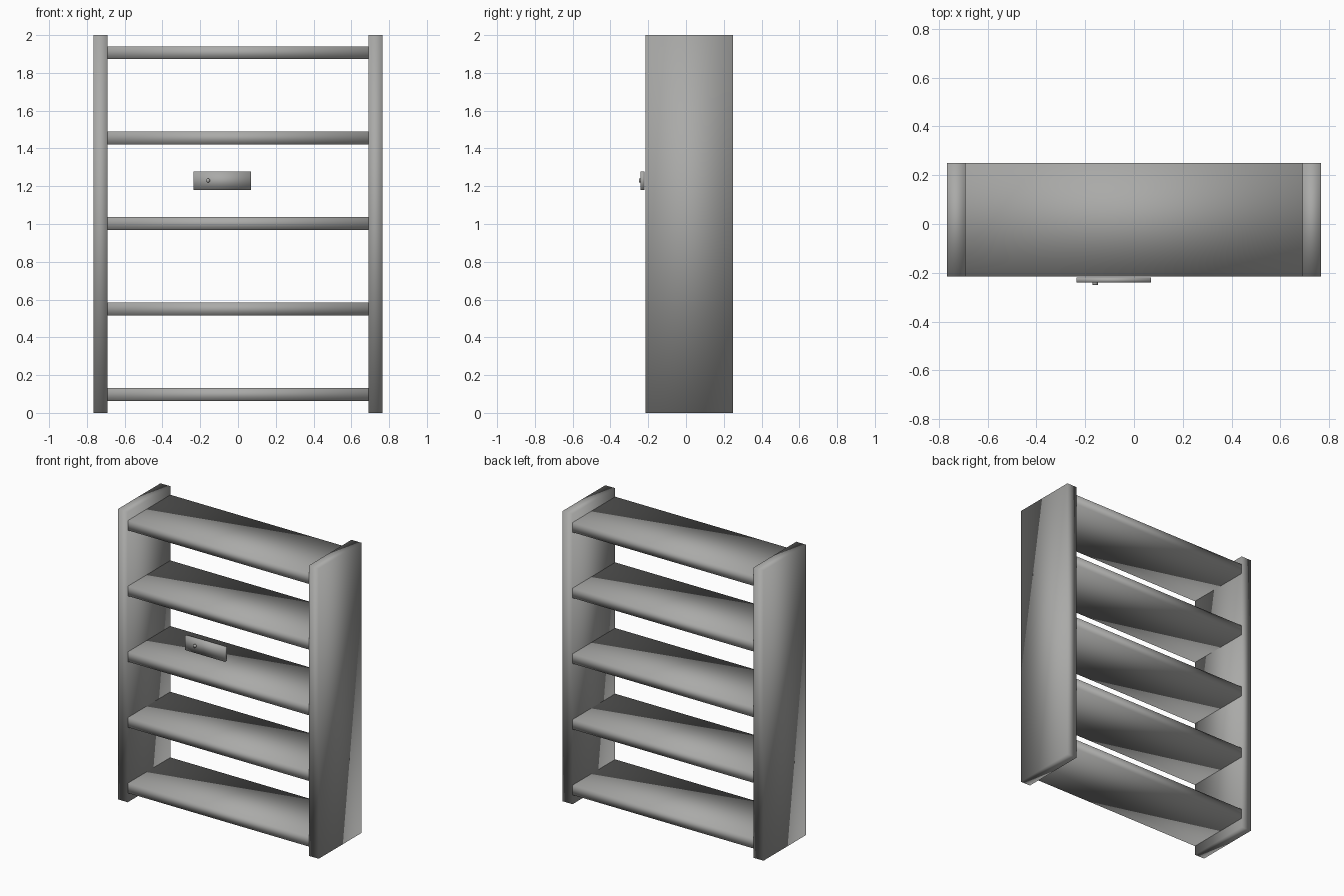
import bpy
import math

cube = bpy.data.objects.get("Cube")
if cube:
    bpy.data.objects.remove(cube, do_unlink=True)

# One plain grey for the whole unit
grey = bpy.data.materials.new("warm_grey")
grey.use_nodes = True
colour = (0.40, 0.40, 0.39, 1)
grey.diffuse_color = colour
grey.node_tree.nodes["Principled BSDF"].inputs["Base Color"].default_value = colour


def finish(obj, name):
    """Name, colour and softly shade a part."""
    obj.name = name
    obj.data.name = name
    obj.data.materials.append(grey)
    for face in obj.data.polygons:
        face.use_smooth = True
    return obj


def box(name, low, high):
    """Box between two opposite corners."""
    bpy.ops.mesh.primitive_cube_add(size=1)
    obj = bpy.context.object
    for v in obj.data.vertices:
        v.co = [lo + (c + 0.5) * (hi - lo) for c, lo, hi in zip(v.co, low, high)]
    return finish(obj, name)


FRONT, BACK = -0.215, 0.25
INNER, OUTER = 0.69, 0.766

# Upright side panels
box("right_side_panel", (-OUTER, FRONT, 0), (-INNER, BACK, 2))
box("left_side_panel", (INNER, FRONT, 0), (OUTER, BACK, 2))

# Five evenly spaced shelves
THICKNESS, SPACING = 0.067, 0.4525
for i in range(5):
    z = 0.064 + i * SPACING
    box(f"shelf_{i + 1}", (-INNER, FRONT, z), (INNER, BACK, z + THICKNESS))

# Small tag in front of the shelves, with a round peg
box("tag_plate", (-0.235, -0.24, 1.18), (0.07, -0.22, 1.278))
bpy.ops.mesh.primitive_cylinder_add(
    vertices=16, radius=0.011, depth=0.015,
    location=(-0.159, -0.2425, 1.23), rotation=(math.pi / 2, 0, 0))
finish(bpy.context.object, "tag_peg")
